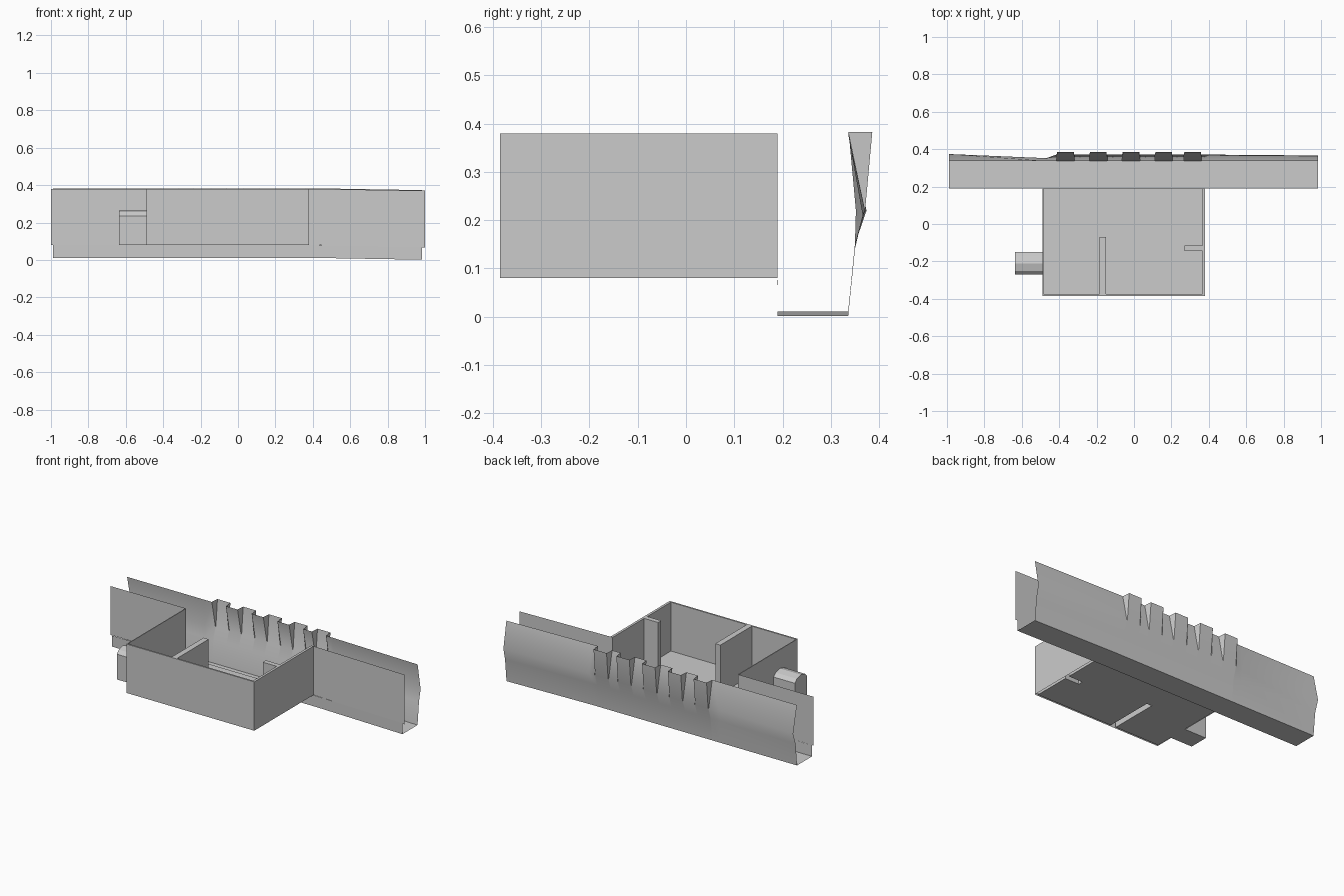
import bpy, bmesh

if "Cube" in bpy.data.objects:
    bpy.data.objects.remove(bpy.data.objects["Cube"])

FLOOR, TOP = 0.08, 0.38
BACK = 0.19


def build(name, verts, faces, smooth=False):
    mesh = bpy.data.meshes.new(name)
    mesh.from_pydata(verts, [], faces)
    bm = bmesh.new()
    bm.from_mesh(mesh)
    bmesh.ops.remove_doubles(bm, verts=bm.verts, dist=0.0005)
    bmesh.ops.recalc_face_normals(bm, faces=bm.faces)
    bm.to_mesh(mesh)
    bm.free()
    ob = bpy.data.objects.new(name, mesh)
    bpy.context.collection.objects.link(ob)
    if smooth:
        bpy.context.view_layer.objects.active = ob
        ob.select_set(True)
        bpy.ops.object.shade_smooth_by_angle()
        ob.select_set(False)
    return ob


def loft(name, sections, smooth=False):
    """Sheet skinned across equal-length rows of points."""
    n = len(sections[0])
    verts = [p for s in sections for p in s]
    faces = [(i * n + j, i * n + j + 1, (i + 1) * n + j + 1, (i + 1) * n + j)
             for i in range(len(sections) - 1) for j in range(n - 1)]
    return build(name, verts, faces, smooth)


def ribbon(name, path, z0=FLOOR, z1=TOP):
    return loft(name, [[(x, y, z0) for x, y in path], [(x, y, z1) for x, y in path]])


def sheet(name, pts):
    return build(name, pts, [tuple(range(len(pts)))])


# Room plan: the inner path runs around the two hollow partitions
inner = [(-0.485, BACK), (-0.485, -0.375), (-0.185, -0.375), (-0.185, -0.07),
         (-0.15, -0.07), (-0.15, -0.375), (0.365, -0.375), (0.365, -0.145),
         (0.27, -0.145), (0.27, -0.115), (0.365, -0.115), (0.365, BACK)]
outer = [(-0.49, BACK), (-0.49, -0.385), (0.38, -0.385), (0.38, BACK)]
arch = [(-0.15, FLOOR), (-0.15, 0.235), (-0.17, 0.255), (-0.21, 0.265),
        (-0.25, 0.255), (-0.27, 0.235), (-0.27, FLOOR)]

sheet("room_floor", [(x, y, FLOOR) for x, y in inner])
sheet("wall_rim", [(x, y, TOP) for x, y in inner + outer[::-1]])
ribbon("inner_walls", inner[1:])
ribbon("outer_walls", outer[1:])
ribbon("right_wall_end", [inner[-1], outer[-1]])
ribbon("left_wall_end", [inner[0], outer[0]])

# Left wall skins with the arched opening
for name, x, y in (("left_wall_inner", -0.485, -0.375), ("left_wall_outer", -0.49, -0.385)):
    outline = [(BACK, FLOOR)] + arch + [(y, FLOOR), (y, TOP), (BACK, TOP)]
    sheet(name, [(x, a, b) for a, b in outline])

# Arched alcove on the left side
ring = arch + arch[:1]
loft("alcove", [[(x, y, z) for y, z in ring] for x in (-0.485, -0.635)])
sheet("alcove_end", [(-0.635, y, z) for y, z in arch])

# Flanking walls along the channel
ribbon("left_side_wall", [(-1, BACK), (-0.49, BACK)])
loft("right_side_wall", [[(0.38, BACK, 0.08), (0.38, BACK, 0.38)],
                         [(1, BACK, 0.065), (1, BACK, 0.37)]])

# Channel bed with its near side
loft("channel", [[(x, BACK - 0.001, z + 0.068), (x, BACK, z), (x, 0.336, z)]
                 for x, z in ((-0.99, 0.011), (0.40, 0.011), (0.985, 0.001))])

# Far bank: columns of (x, bulge y, top y, drop), with projecting teeth
columns = [(-0.99, 0.374, 0.337, 0), (-0.47, 0.352, 0.337, 0)]
for x in (-0.41, -0.235, -0.06, 0.115, 0.27):
    columns += [(x - 0.004, 0.371, 0.337, 0), (x, 0.371, 0.386, 0),
                (x + 0.088, 0.371, 0.386, 0), (x + 0.092, 0.371, 0.337, 0)]
columns += [(0.40, 0.371, 0.337, 0), (0.985, 0.366, 0.337, 0.01)]
loft("far_bank", [[(x, 0.336, 0.011 - d), (x, 0.35, 0.15 - d),
                   (x, b, 0.22 - d), (x, t, 0.383 - d)]
                  for x, b, t, d in columns], smooth=True)
